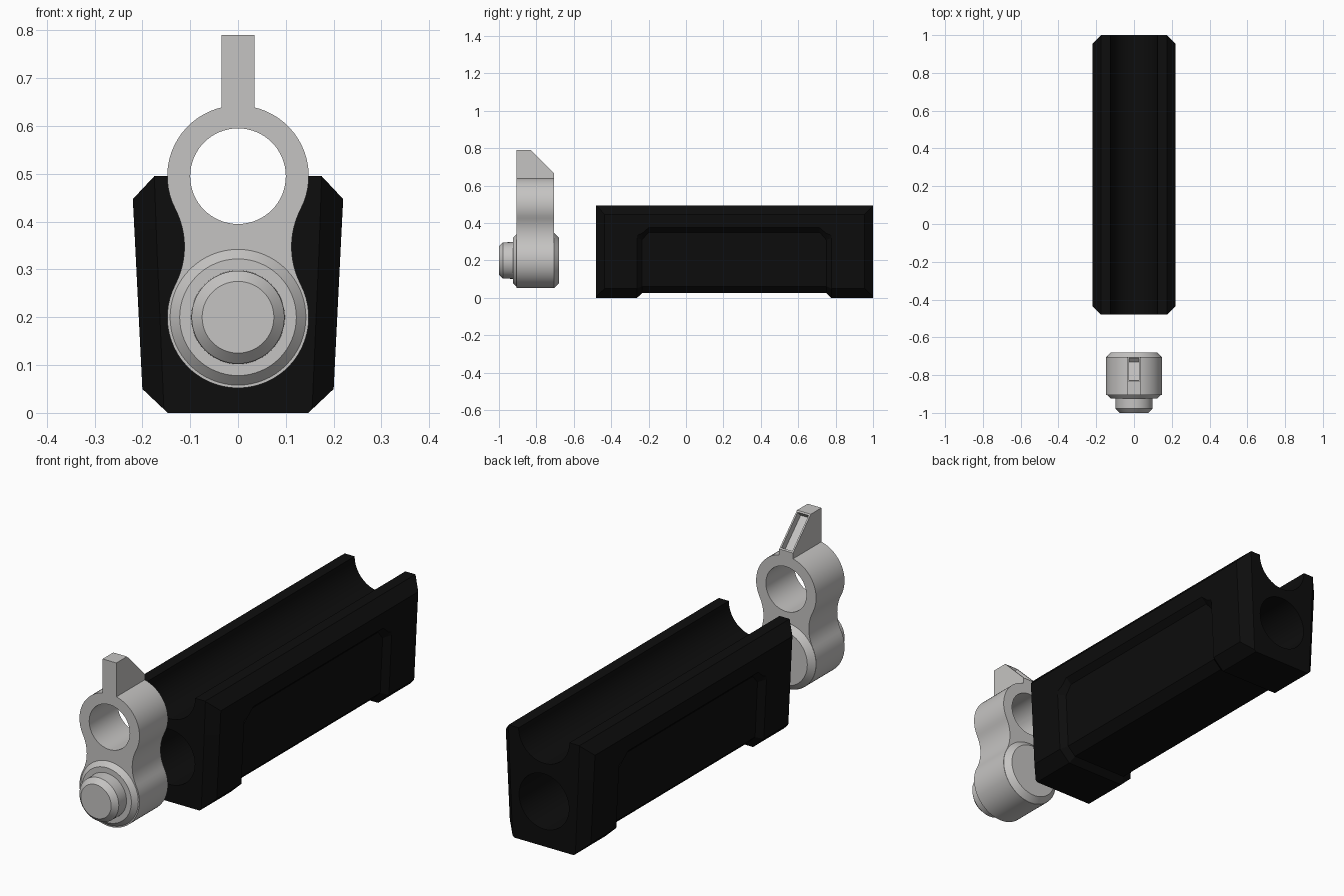
import bpy, bmesh, math

if "Cube" in bpy.data.objects:
    bpy.data.objects.remove(bpy.data.objects["Cube"])


def material(name, rgb):
    m = bpy.data.materials.new(name)
    m.diffuse_color = (*rgb, 1)
    m.use_nodes = True
    m.node_tree.nodes["Principled BSDF"].inputs["Base Color"].default_value = m.diffuse_color
    return m


BLACK = material("black polymer", (0.004, 0.004, 0.004))
STEEL = material("light steel", (0.56, 0.55, 0.54))


def finish(bm, name, mat):
    bmesh.ops.recalc_face_normals(bm, faces=bm.faces)
    me = bpy.data.meshes.new(name)
    bm.to_mesh(me)
    bm.free()
    ob = bpy.data.objects.new(name, me)
    bpy.context.collection.objects.link(ob)
    me.materials.append(mat)
    return ob


def loft(sections, name, mat):
    """Skin a list of equal-length closed rings and cap both ends."""
    bm = bmesh.new()
    rings = [[bm.verts.new(p) for p in s] for s in sections]
    n = len(rings[0])
    for a, b in zip(rings, rings[1:]):
        for i in range(n):
            j = (i + 1) % n
            bm.faces.new((a[i], a[j], b[j], b[i]))
    bm.faces.new(rings[0])
    bm.faces.new(rings[-1][::-1])
    return finish(bm, name, mat)


def lathe(profile, z, name, mat, n=64):
    """Round part along y from (y, radius) pairs."""
    return loft([[(r * math.cos(2 * math.pi * i / n), y, z + r * math.sin(2 * math.pi * i / n))
                  for i in range(n)] for y, r in profile], name, mat)


def select(ob):
    bpy.ops.object.select_all(action='DESELECT')
    ob.select_set(True)
    bpy.context.view_layer.objects.active = ob


def bore(ob, y0, y1, z, r):
    cutter = lathe([(y0, r), (y1, r)], z, "bore_cutter", ob.data.materials[0])
    mod = ob.modifiers.new("bore", 'BOOLEAN')
    mod.operation, mod.solver, mod.object = 'DIFFERENCE', 'EXACT', cutter
    select(ob)
    bpy.ops.object.modifier_apply(modifier=mod.name)
    bpy.data.objects.remove(cutter)


def smooth(ob):
    select(ob)
    bpy.ops.object.shade_smooth_by_angle(angle=math.radians(20))


# Handguard: cross-sections lofted along y, with a recess on sides and underside
def side(z):
    return 0.20 + (z - 0.05) * 0.05


def section(y, kind, z_in=0.32, z_out=0.335):
    if kind == "end":
        half = [(0.147, 0), (0.155, 0.008), (side(z_in) - 0.045, z_in),
                (side(z_out) - 0.045, z_out), (0.175, 0.494), (0.174, 0.495)]
    elif kind == "full":
        half = [(0.147, 0), (0.20, 0.05), (side(z_in), z_in),
                (side(z_out), z_out), (0.22, 0.447), (0.175, 0.495)]
    else:
        half = [(0.137, 0.025), (0.176, 0.062), (side(z_in) - 0.025, z_in),
                (side(z_out), z_out), (0.22, 0.447), (0.175, 0.495)]
    return [(x, y, z) for x, z in half] + [(-x, y, z) for x, z in reversed(half)]


handguard = loft([
    section(-0.48, "end"), section(-0.435, "full"), section(-0.262, "full"),
    section(-0.235, "recess", 0.31, 0.345), section(-0.20, "recess", 0.35, 0.375),
    section(0.715, "recess", 0.35, 0.375), section(0.75, "recess", 0.31, 0.345),
    section(0.777, "full"), section(0.955, "full"), section(1.0, "end")],
    "handguard", BLACK)
bore(handguard, -0.6, 1.1, 0.495, 0.125)   # open barrel channel
bore(handguard, -0.6, 1.1, 0.20, 0.123)    # lower tube bore
smooth(handguard)

# Sight block: two rounds joined by tangent concave waists
R, ZT, ZB, FX, FR = 0.148, 0.495, 0.20, 0.284, 0.172
ZM = (ZT + ZB) / 2
t = math.atan2(ZT - ZM, FX)


def arc(cx, cz, r, a0, a1, n):
    return [(cx + r * math.cos(a0 + (a1 - a0) * i / n),
             cz + r * math.sin(a0 + (a1 - a0) * i / n)) for i in range(n + 1)]


outline = (arc(0, ZT, R, -t, math.pi + t, 40)
           + arc(-FX, ZM, FR, t, -t, 12)[1:-1]
           + arc(0, ZB, R, math.pi - t, 2 * math.pi + t, 40)
           + arc(FX, ZM, FR, math.pi + t, math.pi - t, 12)[1:-1])
block = loft([[(x, y, z) for x, z in outline] for y in (-0.905, -0.705)], "sight_block", STEEL)
bore(block, -1.0, -0.6, ZT, 0.10)
smooth(block)

# Stepped gas plug through the lower round
plug = lathe([(-1.0, 0.075), (-0.978, 0.097), (-0.925, 0.098), (-0.925, 0.122),
              (-0.90, 0.147), (-0.705, 0.147), (-0.68, 0.122)], ZB, "gas_plug", STEEL)
smooth(plug)

# Sight post with a slot sunk into its sloped rear face
blade = [(-0.905, 0.636), (-0.905, 0.79), (-0.83, 0.79), (-0.705, 0.665), (-0.705, 0.636)]
post = loft([[(x, y, z) for y, z in blade] for x in (-0.034, 0.034)], "sight_post", STEEL)
bm = bmesh.new()
bm.from_mesh(post.data)
slope = [f for f in bm.faces if f.normal.y > 0.3 and f.normal.z > 0.3]
bmesh.ops.inset_region(bm, faces=slope, thickness=0.010)
bmesh.ops.inset_region(bm, faces=slope, thickness=0.002, depth=-0.028)
bm.to_mesh(post.data)
bm.free()
